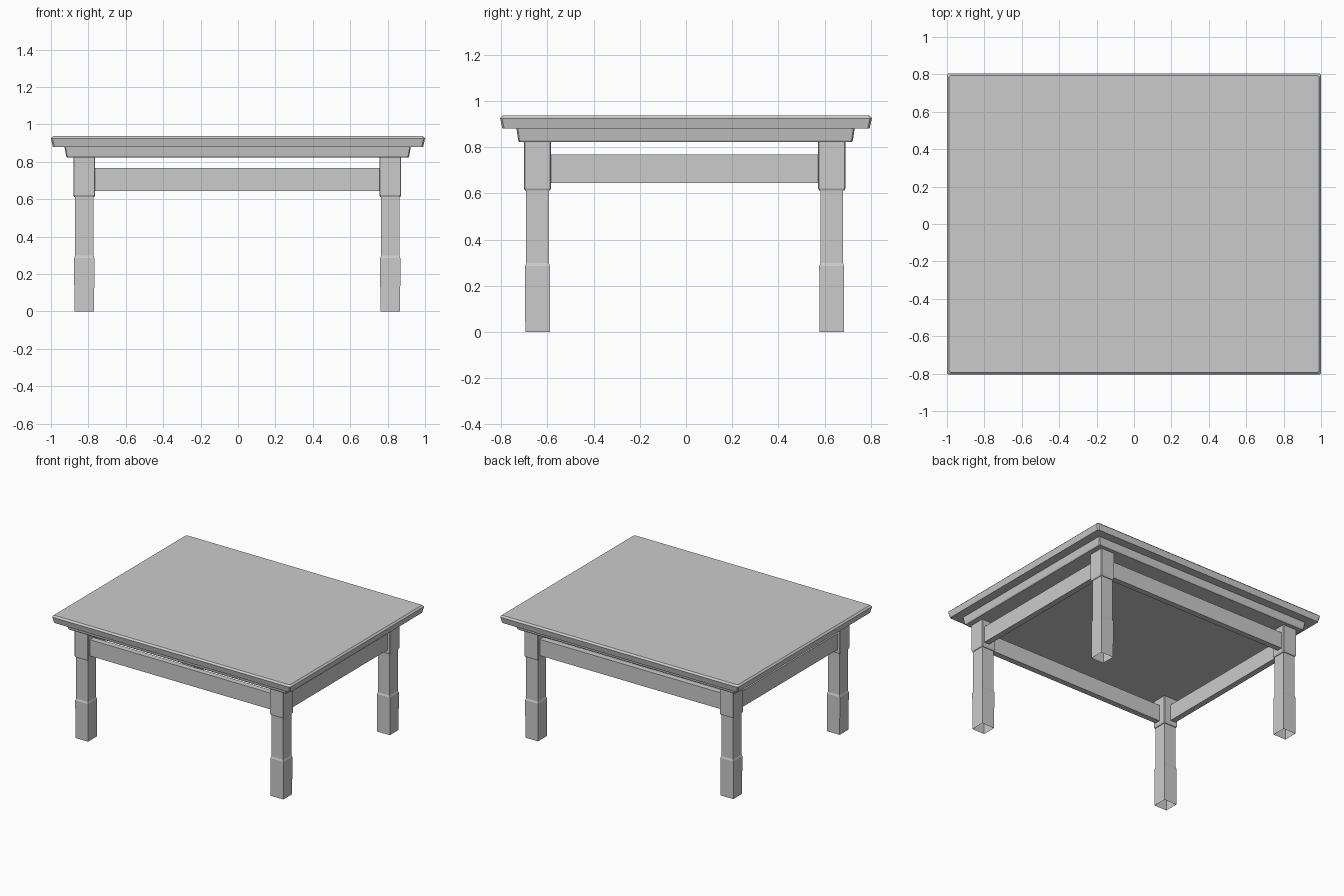
import bpy, bmesh

if "Cube" in bpy.data.objects:
    bpy.data.objects.remove(bpy.data.objects["Cube"])


def loft(name, centre, sections, cut=0.0, cap_bottom=True):
    """Stack rectangular sections (half_x, half_y, z) with optional cut corners."""
    bm = bmesh.new()
    cx, cy = centre
    rings = []
    for hx, hy, z in sections:
        if cut:
            pts = [(hx, -hy + cut), (hx, hy - cut), (hx - cut, hy), (-hx + cut, hy),
                   (-hx, hy - cut), (-hx, -hy + cut), (-hx + cut, -hy), (hx - cut, -hy)]
        else:
            pts = [(hx, -hy), (hx, hy), (-hx, hy), (-hx, -hy)]
        rings.append([bm.verts.new((cx + x, cy + y, z)) for x, y in pts])
    n = len(rings[0])
    for low, high in zip(rings, rings[1:]):
        for i in range(n):
            j = (i + 1) % n
            bm.faces.new((low[i], low[j], high[j], high[i]))
    bm.faces.new(rings[-1])
    if cap_bottom:
        bm.faces.new(rings[0][::-1])
    mesh = bpy.data.meshes.new(name)
    bm.to_mesh(mesh)
    bm.free()
    obj = bpy.data.objects.new(name, mesh)
    bpy.context.collection.objects.link(obj)
    return obj


# Table top with chamfered upper edge, and the smaller moulding below it
loft("table_top", (0, 0), [(0.99, 0.795, 0.88), (1.0, 0.805, 0.925),
                           (0.988, 0.793, 0.937)], cut=0.008)
loft("under_moulding", (-0.002, -0.002), [(0.912, 0.72, 0.822), (0.917, 0.725, 0.83),
                                          (0.926, 0.732, 0.88)], cut=0.006)

# Four legs: square block, slim shaft, thicker hollow foot
LX, LY = 0.818, 0.637
OX, OY = -0.004, -0.006
for side, sx in (("left", -1), ("right", 1)):
    for end, sy in (("front", -1), ("back", 1)):
        c = (OX + sx * LX, OY + sy * LY)
        loft(f"{end}_{side}_leg_block", c,
             [(0.053, 0.054, 0.612), (0.058, 0.059, 0.622), (0.058, 0.059, 0.824)], cut=0.004)
        loft(f"{end}_{side}_leg", c,
             [(0.053, 0.053, 0.0), (0.054, 0.054, 0.285), (0.049, 0.049, 0.298),
              (0.049, 0.049, 0.62)], cap_bottom=False)

# Apron rails between the leg blocks
Z0, Z1 = 0.645, 0.768
for name, s in (("front", -1), ("back", 1)):
    c = (OX, OY + s * 0.653)
    loft(f"{name}_apron", c, [(0.765, 0.022, Z0), (0.765, 0.022, Z1)])
for name, s in (("left", -1), ("right", 1)):
    c = (OX + s * 0.836, OY)
    loft(f"{name}_apron", c, [(0.022, 0.583, Z0), (0.022, 0.583, Z1)])
